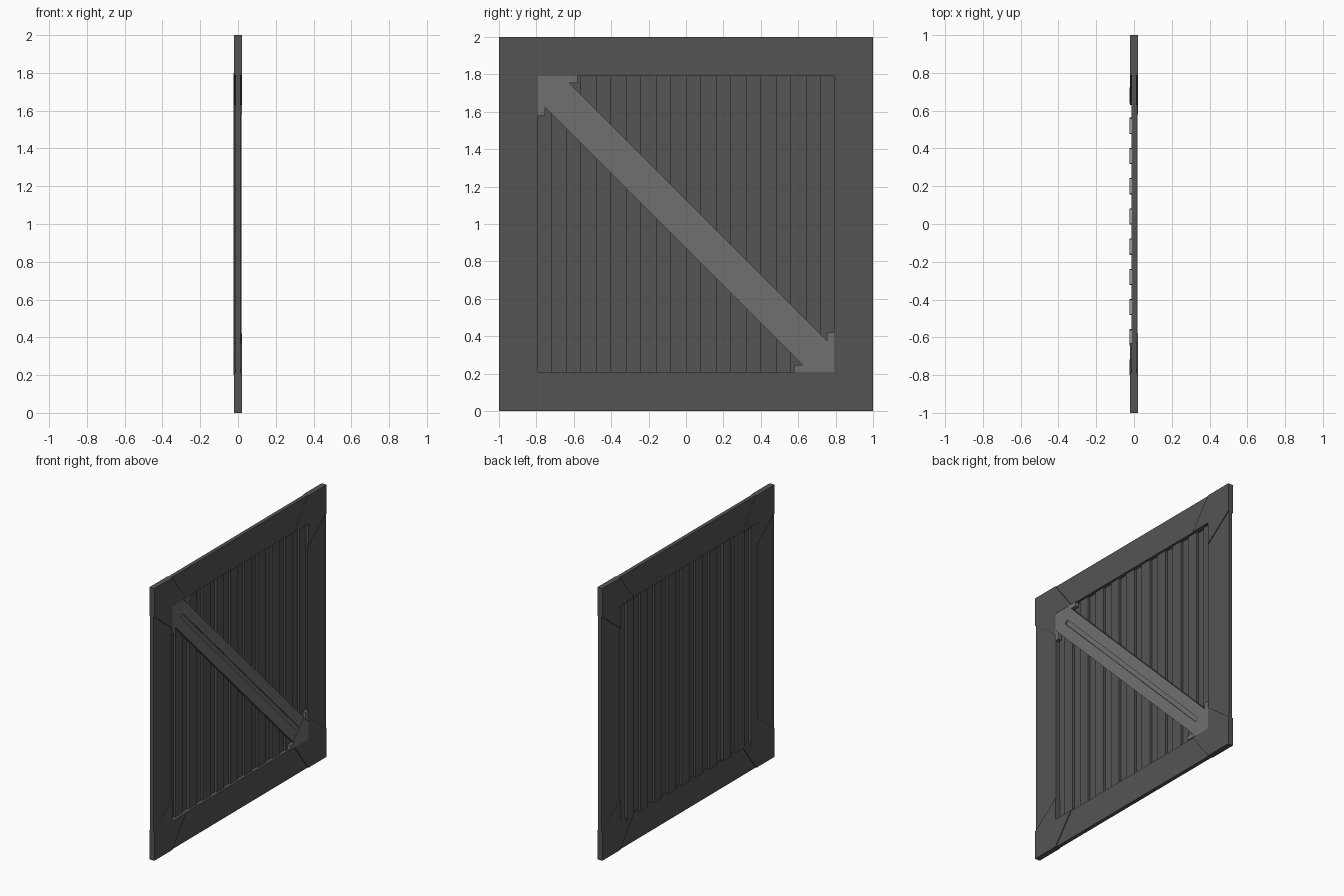
import bpy, bmesh

if "Cube" in bpy.data.objects:
    bpy.data.objects.remove(bpy.data.objects["Cube"])

def mat(name, v):
    m = bpy.data.materials.new(name)
    m.diffuse_color = (v, v, v, 1)
    m.use_nodes = True
    m.node_tree.nodes["Principled BSDF"].inputs["Base Color"].default_value = m.diffuse_color
    return m

DARK, LIGHT = mat("dark_grey", 0.09), mat("mid_grey", 0.16)

def prism(name, pts, lo, hi, material, axis='x'):
    """Extrude a 2D outline: (y,z) along x, or (x,y) along z."""
    bm = bmesh.new()
    vs = [bm.verts.new((lo, a, b) if axis == 'x' else (a, b, lo)) for a, b in pts]
    face = bm.faces.new(vs)
    ext = bmesh.ops.extrude_face_region(bm, geom=[face])
    d = (hi - lo, 0, 0) if axis == 'x' else (0, 0, hi - lo)
    bmesh.ops.translate(bm, vec=d, verts=[v for v in ext['geom'] if isinstance(v, bmesh.types.BMVert)])
    bmesh.ops.recalc_face_normals(bm, faces=bm.faces)
    me = bpy.data.meshes.new(name)
    bm.to_mesh(me)
    bm.free()
    me.materials.append(material)
    ob = bpy.data.objects.new(name, me)
    bpy.context.collection.objects.link(ob)
    return ob

# outlines below are (y, z - 1), centred on the panel
def at(pts, sy=1, sz=1):
    return [(sy * y, 1 + sz * z) for y, z in pts]

I, C = 0.79, 0.63   # frame opening, reach of the corner plates

# raised corner plates
corner = [(1, 1), (I, 1), (C, I), (I, I), (I, C), (1, I)]
for sy in (-1, 1):
    for sz in (-1, 1):
        prism("corner_plate", at(corner, sy, sz), -0.02, 0.02, DARK)

# slightly thinner rails and stiles between the corners
rail = [(-I, 1), (I, 1), (C, I), (-C, I)]
stile = [(b, a) for a, b in rail]
for s in (-1, 1):
    prism("frame_rail", at(rail, 1, s), -0.014, 0.014, DARK)
    prism("frame_stile", at(stile, s, 1), -0.014, 0.014, DARK)

# corrugated infill sheet: 20 strips alternating in depth
path = []
for k in range(20):
    x = -0.025 if k % 2 == 0 else -0.008
    path += [(x, -0.8 + 0.08 * k), (x, -0.8 + 0.08 * (k + 1))]
t = 0.006
front = []
for i, (x, y) in enumerate(path):
    ridge = (i // 2) % 2 == 0
    start = i % 2 == 0
    # inset walls so the sheet keeps an even thickness
    dy = 0 if i in (0, len(path) - 1) else (t / 2 if ridge == start else -t / 2)
    front.append((x + t, y + dy))
back = [(x, y - (fy - y)) for (x, y), (_, fy) in zip(path, front)]
prism("corrugated_sheet", back + front[::-1], 0.2, 1.8, DARK, 'z')

# diagonal brace with a slot along its middle
e = 0.66
brace = prism("diagonal_brace", at([(-I, I), (-e, I), (I, -e), (I, -I), (e, -I), (-I, e)]),
              -0.005, 0.018, LIGHT)
w = 0.011
slot = [(-0.68 - w, 0.68 - w), (-0.68 + w, 0.68 + w), (0.67 + w, -0.67 + w), (0.67 - w, -0.67 - w)]
cutter = prism("slot_cutter", at(slot), 0.010, 0.05, LIGHT)
cutter.hide_render = True
cutter.hide_set(True)
cut = brace.modifiers.new("slot", 'BOOLEAN')
cut.object = cutter
cut.operation = 'DIFFERENCE'
cut.solver = 'EXACT'

# brace feet on both ends, two per corner
foot = [(-e, I), (-0.58, I), (-0.58, 0.755), (-0.625, 0.755)]
for s in (-1, 1):
    prism("brace_foot", at(foot, s, s), -0.005, 0.022, LIGHT)
    prism("brace_foot", at([(-z, -y) for y, z in foot], s, s), -0.005, 0.022, LIGHT)

# seam of the lower brace head
prism("brace_head", at([(0.74, -0.61), (I, -e), (I, -I), (e, -I), (0.61, -0.74)]), 0, 0.02, LIGHT)
